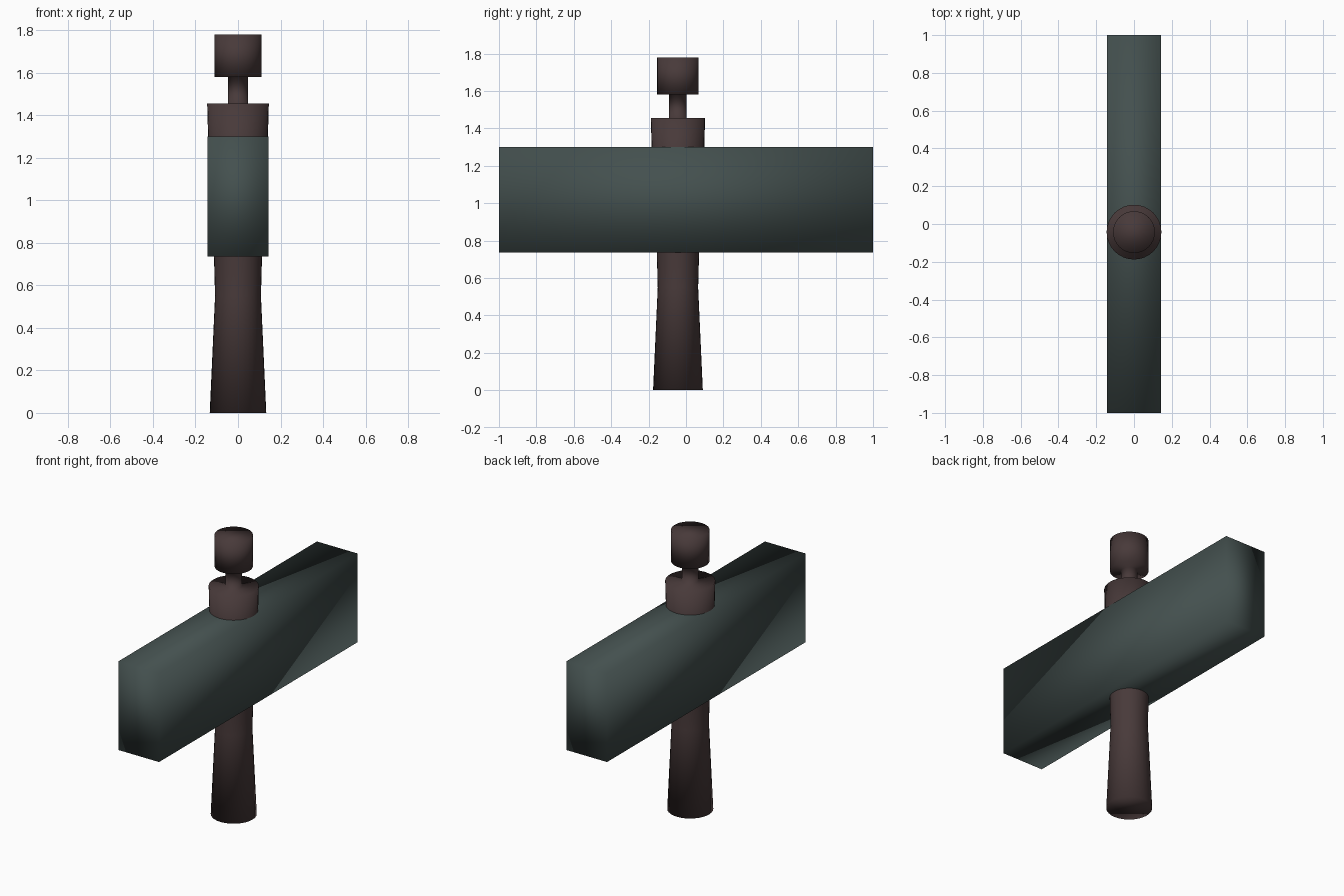
import bpy, bmesh, math

if "Cube" in bpy.data.objects:
    bpy.data.objects.remove(bpy.data.objects["Cube"])


def material(name, rgb):
    m = bpy.data.materials.new(name)
    m.diffuse_color = (*rgb, 1)
    m.use_nodes = True
    m.node_tree.nodes["Principled BSDF"].inputs["Base Color"].default_value = m.diffuse_color
    return m


def make_object(name, bm, mat):
    bmesh.ops.recalc_face_normals(bm, faces=bm.faces)
    for f in bm.faces:
        f.smooth = True
    me = bpy.data.meshes.new(name)
    bm.to_mesh(me)
    bm.free()
    me.materials.append(mat)
    ob = bpy.data.objects.new(name, me)
    bpy.context.collection.objects.link(ob)
    return ob


def lathe(name, profile, centre_y, mat, sides=32):
    """Closed turned shape from (radius, height) pairs."""
    bm = bmesh.new()
    rings = []
    for r, z in profile:
        rings.append([bm.verts.new((r * math.cos(2 * math.pi * i / sides),
                                    centre_y + r * math.sin(2 * math.pi * i / sides), z))
                      for i in range(sides)])
    for a, b in zip(rings, rings[1:]):
        for i in range(sides):
            j = (i + 1) % sides
            bm.faces.new((a[i], a[j], b[j], b[i]))
    bm.faces.new(rings[0][::-1])
    bm.faces.new(rings[-1])
    return make_object(name, bm, mat)


grey_green = material("dark grey green", (0.057, 0.080, 0.077))
brown = material("dark brown", (0.065, 0.042, 0.042))

# Long hammer head block, softly shaded across its corners
bm = bmesh.new()
bmesh.ops.create_cube(bm, size=1)
for v in bm.verts:
    v.co = (v.co.x * 0.287, v.co.y * 2, 1.0175 + v.co.z * 0.565)
make_object("hammer_head", bm, grey_green)

# Turned handle: flared grip, waist, collar above the head, neck and knob
lathe("handle", [(0.133, 0), (0.108, 0.55), (0.113, 0.735), (0.138, 1.2),
                 (0.145, 1.455), (0.047, 1.455), (0.047, 1.58),
                 (0.111, 1.58), (0.111, 1.78)], -0.043, brown)
